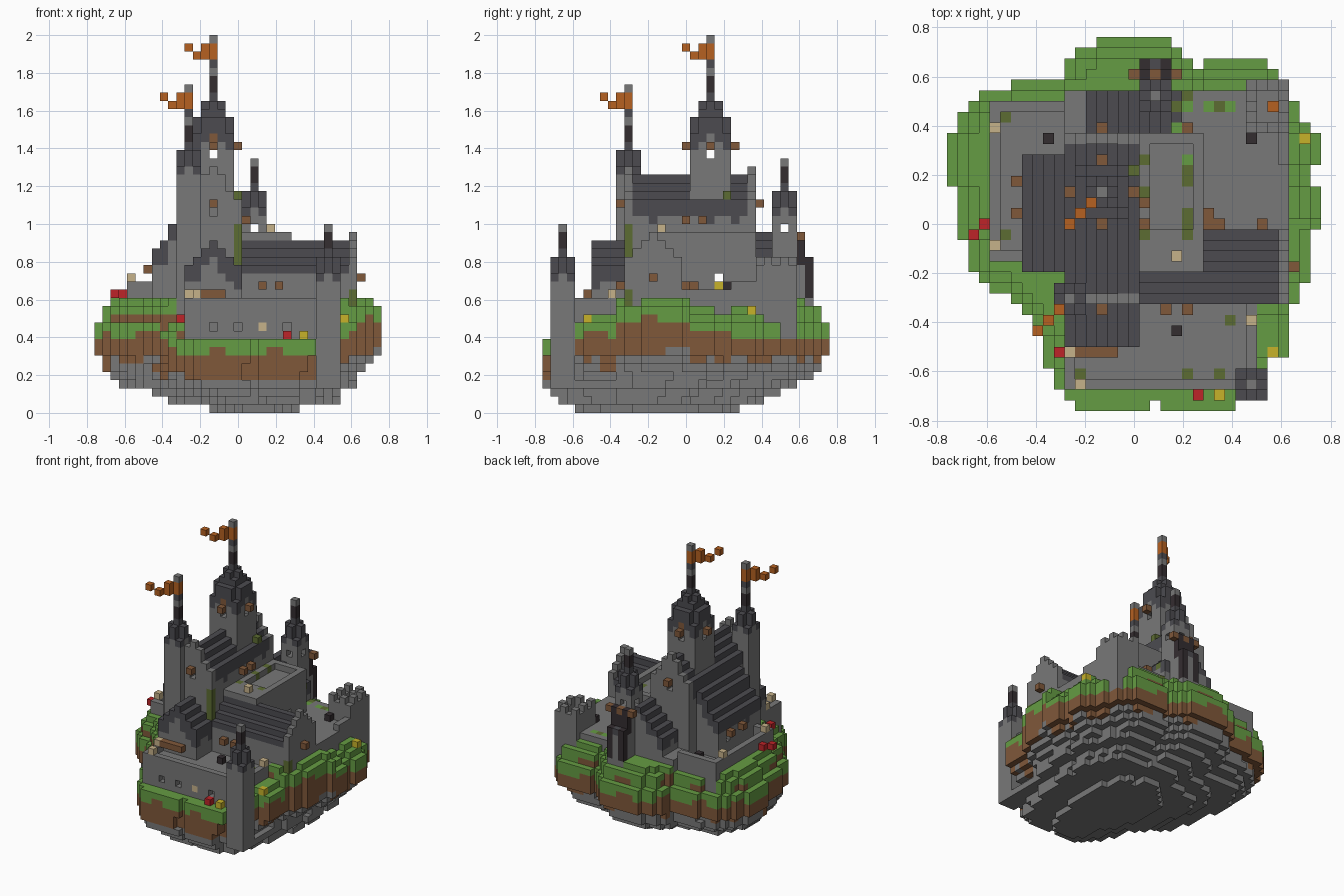
import bpy, bmesh, random
from math import sin
from mathutils import Vector

random.seed(4)
old = bpy.data.objects.get("Cube")
if old:
    bpy.data.objects.remove(old)

V = 2 / 46          # edge of one block
cells = {}          # block position -> (part, colour)

PALETTE = {
    "stone_grey": (120, 120, 120), "slate_dark": (76, 75, 80), "iron_black": (52, 45, 48),
    "grass_green": (101, 156, 67), "earth_brown": (128, 88, 58), "moss_olive": (92, 108, 50),
    "flag_orange": (182, 97, 33), "flower_red": (190, 36, 40), "flower_yellow": (199, 178, 42),
    "sand_tan": (198, 178, 138)}
STONE, SLATE, BLACK, GRASS, EARTH, MOSS, ORANGE, RED, YELLOW, TAN = PALETTE


def material(name):
    mat = bpy.data.materials.new(name)
    rgb = [((c / 255 + 0.055) / 1.055) ** 2.4 for c in PALETTE[name]]
    mat.use_nodes = True
    mat.diffuse_color = (*rgb, 1)
    shader = mat.node_tree.nodes["Principled BSDF"]
    shader.inputs["Base Color"].default_value = (*rgb, 1)
    shader.inputs["Roughness"].default_value = 0.9
    return mat


def box(part, colour, xs, ys, zs):
    for x in range(xs[0], xs[1] + 1):
        for y in range(ys[0], ys[1] + 1):
            for z in range(zs[0], zs[1] + 1):
                cells[x, y, z] = (part, colour)


def cut(xs, ys, zs):
    for key in [k for k in cells if all(a <= i <= b for i, (a, b) in zip(k, (xs, ys, zs)))]:
        del cells[key]


def top(x, y):
    return max((k[2] for k in cells if k[0] == x and k[1] == y), default=0)


def gable(part, xs, ys, ridge, axis, middle, thick, slope=1.0):
    """Stone body under a stepped slate roof; axis is the one the roof slopes along."""
    for x in range(xs[0], xs[1] + 1):
        for y in range(ys[0], ys[1] + 1):
            h = round(ridge - slope * abs((x, y)[axis] - middle))
            box(part, STONE, (x, x), (y, y), (12, h))
            box(part, SLATE, (x, x), (y, y), (h - random.choice(thick), h))


def turret(part, cx, cy, half, base, height, dark, tip, cap=0):
    """Square tower with chamfered top, arched slate band, cap and striped pole."""
    for dx in range(-half, half + 1):
        for dy in range(-half, half + 1):
            xs, ys = (cx + dx, cx + dx), (cy + dy, cy + dy)
            corner = min(abs(dx), abs(dy))
            roof = height - (2 if corner == half else 0)
            box(part, STONE, xs, ys, (base, roof))
            box(part, SLATE, xs, ys, (height + 1 - dark - corner, roof))
            if cap and abs(dx) < 2 and abs(dy) < 2:
                box(part, SLATE, xs, ys, (height + 1, height + cap - corner))
    for z in range(height + 1, tip + 1):
        colour = (STONE, BLACK, BLACK, SLATE)[(tip - z) % 4]
        box(part + "_pole", colour, (cx, cx), (cy, cy), (z, z))


def flag(part, x, y, z):
    box(part, ORANGE, (x, x), (y, y), (z, z + 1))
    for i, (low, high) in enumerate(((0, 1), (0, 0), (1, 1)), 1):
        box(part, ORANGE, (x - i, x - i), (y - i, y - i), (z + low, z + high))


# Island outline: first row it applies to (from the back), left end, right end
ROWS = [(17, -3, 3), (16, -5, 4), (15, -6, 12), (14, -6, 13), (13, -11, 14), (12, -14, 14),
        (11, -15, 15), (10, -16, 15), (9, -16, 16), (8, -17, 17), (5, -17, 16), (3, -16, 17),
        (-1, -16, 16), (-2, -15, 16), (-5, -14, 16), (-6, -13, 15), (-7, -11, 15), (-8, -10, 14),
        (-9, -9, 14), (-11, -8, 14), (-13, -8, 12), (-14, -7, 12), (-16, -6, 9), (-17, -5, 9)]
GAPS = {(6, 15), (2, -17)}
outline = set()
for y in range(-17, 18):
    left, right = next(r[1:] for r in reversed(ROWS) if r[0] >= y)
    outline |= {(x, y) for x in range(left, right + 1) if (x, y) not in GAPS}


def depth(x, y):
    r = 1
    while r < 5 and all(p in outline for p in ((x - r, y), (x + r, y), (x, y - r), (x, y + r))):
        r += 1
    return r - 1


def ground(x, y):
    """Height of the grass, stepping up from the edge of the island."""
    d = depth(x, y)
    if y < -13:
        return 9
    if y < -8:
        return min(12, (11 if x > 0 else 10) + d)
    if x > 0 and y < 1:
        return min(14, 13 + d)
    if x > 0 and y < 12:
        return min(13, 11 + d)
    return min(14, 11 + 2 * d)


# Island: terraced rock underside, earth band and grass
LAYERS = [(-3, 7, -13, 6), (-8, 12, -15, 9), (-10, 12, -16, 11), (-14, 14, -17, 13),
          (-15, 14, -17, 15), (-16, 15, -17, 16), (-16, 16, -17, 16)]
for x, y in sorted(outline):
    h = ground(x, y)
    turf = round(1.7 + 0.7 * sin(x * 0.9 + y * 0.7))
    soil = h - round(6.1 + 0.9 * sin(x * 0.6 - y * 0.8))
    for z in range(h):
        if z < len(LAYERS):
            x0, x1, y0, y1 = LAYERS[z]
            px = round((x - (x0 + x1) / 2) * 35 / (x1 - x0 + 1))
            py = round((y - (y0 + y1) / 2) * 35 / (y1 - y0 + 1))
            if (px, py) not in outline:
                continue
        colour = GRASS if z >= h - turf else EARTH if z >= max(4, soil) else STONE
        cells[x, y, z] = ("island", colour)

# Courtyards with low rims
box("west_court", STONE, (-13, -7), (-3, 11), (9, 15))
cut((-12, -7), (-2, 10), (14, 15))
box("north_court", STONE, (-6, 9), (7, 12), (9, 14))
box("east_court", STONE, (6, 14), (0, 12), (9, 14))
box("east_parapet", STONE, (14, 14), (6, 8), (15, 15))
box("south_court", STONE, (-6, 11), (-15, -7), (8, 13))
cut((-5, 10), (-14, -8), (13, 13))
for x in (-3, 0, 6):
    cut((x, x), (-15, -15), (10, 10))
cells[3, -15, 10] = ("south_court", TAN)

# Great hall with lower west wing and end gables
gable("west_wing", (-10, -7), (-4, 6), 28, 0, -3, (1, 1, 2), 1.28)
gable("great_hall", (-6, 0), (-6, 7), 28, 0, -3, (1, 1, 2))
for y in (-7, 8):
    for x in range(-6, 1):
        box("hall_gable", STONE, (x, x), (y, y), (12, round(29 - 1.28 * abs(x + 3))))
cut((-3, -3), (-7, 8), (24, 24))

# Central keep block with rim
box("keep_block", STONE, (1, 6), (-4, 8), (12, 21))
cut((2, 5), (-3, 7), (21, 21))

# East wing, gatehouse and north lodge
gable("east_wing", (1, 13), (-7, -1), 20, 1, -4, (0,))
box("keep_block", STONE, (1, 6), (-3, -1), (17, 21))
for y in range(-7, 0):
    box("east_gable", STONE, (14, 14), (y, y), (9, 21 - abs(y + 4)))
gable("gatehouse", (-6, 0), (-11, -8), 20, 0, -3, (1, 2))
box("gate_lintel", EARTH, (-5, -2), (-12, -12), (14, 14))
gable("north_lodge", (-4, 4), (9, 12), 21, 0, 0, (0, 1))
box("north_annexe", STONE, (1, 3), (9, 15), (9, 17))
box("north_annexe", SLATE, (1, 3), (13, 15), (18, 18))
box("hanging_lantern", BLACK, (1, 3), (14, 14), (18, 20))
for x in (1, 3):
    box("hanging_lantern", BLACK, (x, x), (14, 14), (21, 21))
    box("hanging_lantern", BLACK, (x, x), (15, 15), (14, 18))
for x in (0, 2, 4):
    box("hanging_lantern", EARTH, (x, x), (14, 14), (21, 21))

# Corner bastion with merlons
box("bastion", STONE, (11, 14), (9, 13), (9, 17))
cut((12, 13), (10, 12), (16, 17))
for x in range(11, 15):
    for y in range(9, 14):
        if (x in (11, 14) or y in (9, 13)) and (x + y) % 2 == 0:
            box("bastion", STONE, (x, x), (y, y), (18, 18))

# Towers, poles and flags
turret("tall_tower", -3, 3, 2, 14, 35, 2, 45, cap=2)
flag("tall_flag", -3, 3, 43)
turret("west_tower", -6, -7, 1, 9, 31, 2, 39)
flag("west_flag", -6, -7, 37)
turret("north_turret", 2, 12, 1, 9, 26, 2, 30)
turret("south_turret", 11, -15, 1, 3, 18, 2, 22)

# Openings through the towers and the keep, with wooden shutters
cut((-5, -1), (3, 3), (31, 31))
cut((-3, -3), (1, 5), (31, 31))
cut((2, 2), (11, 13), (22, 22))
cut((1, 3), (12, 12), (22, 22))
cut((-10, 6), (4, 4), (16, 16))
box("keep_lamp", YELLOW, (6, 6), (4, 4), (15, 15))
box("keep_vent", BLACK, (6, 6), (5, 5), (15, 15))
for dx, dy in ((3, 0), (-3, 0), (0, 3), (0, -3)):
    box("tower_shutter", EARTH, (dx - 3, dx - 3), (dy + 3, dy + 3), (32, 32))
for y in (1, 5):
    box("tower_shutter", EARTH, (-3, -3), (y, y), (33, 33))

# Wooden brackets on the walls
for x, y, z in ((-3, -8, 25), (3, -8, 15), (5, -8, 15), (15, -4, 16), (-11, 4, 17), (-11, 1, 17),
                (1, 0, 23), (1, 2, 23), (-3, 9, 25), (5, 9, 17)):
    box("wall_bracket", EARTH, (x, x), (y, y), (z, z))

# Flowers, crates and barrels standing on whatever is below
PROPS = {RED: [(-14, 0), (6, -16), (-7, -12)],
         YELLOW: [(8, -16), (13, -12), (16, 8)],
         TAN: [(-13, 9), (-13, -2), (-5, -15), (11, -9), (4, -3)],
         BLACK: [(4, -10), (11, 8), (-8, 8)],
         EARTH: [(7, 0), (7, 1), (8, 0), (12, 0)],
         ORANGE: [(13, 11)]}
for colour, spots in PROPS.items():
    for x, y in spots:
        z = top(x, y) + 1
        box("prop_" + colour, colour, (x, x), (y, y), (z, z))
box("prop_" + RED, RED, (-15, -15), (-1, -1), (14, 14))
box("prop_" + TAN, TAN, (-6, -6), (-12, -12), (14, 14))

# Moss and grass tufts on wall tops, and moss on the walls
TUFTS = {MOSS: [(-12, 10), (-12, -1), (5, 0), (5, 1), (5, -1), (5, 4), (5, 5), (1, 6), (1, 3),
                (1, -1), (8, 11), (5, 12), (5, -14), (8, -14), (-5, -14), (9, -9), (4, 11)],
         GRASS: [(9, 11), (7, 11), (5, 11), (4, 9), (5, 6)]}
for colour, spots in TUFTS.items():
    for x, y in spots:
        z = top(x, y)
        cells[x, y, z] = (cells[x, y, z][0], colour)
box("hall_gable", MOSS, (0, 0), (-7, -7), (18, 22))
box("great_hall", MOSS, (0, 0), (5, 5), (26, 26))
box("east_gable", MOSS, (14, 14), (-7, -7), (12, 14))

# Turn each part into one mesh made of its exposed block faces
mats = {name: material(name) for name in PALETTE}
AXES = [Vector(a) for a in ((1, 0, 0), (0, 1, 0), (0, 0, 1))]
for part in sorted({p for p, _ in cells.values()}):
    mesh = bpy.data.meshes.new(part)
    used = sorted({c for p, c in cells.values() if p == part})
    for c in used:
        mesh.materials.append(mats[c])
    bm = bmesh.new()
    for pos, (owner, colour) in cells.items():
        if owner != part:
            continue
        centre = Vector(pos) + Vector((0, 0, 0.5))
        for i in range(3):
            for sign in (1, -1):
                n = AXES[i] * sign
                if tuple(int(a + b) for a, b in zip(pos, n)) in cells:
                    continue
                u, w = AXES[(i + 1) % 3] / 2, AXES[(i + 2) % 3] / 2 * sign
                ring = (-u - w, u - w, u + w, w - u)
                face = bm.faces.new([bm.verts.new((centre + n / 2 + r) * V) for r in ring])
                face.material_index = used.index(colour)
    bmesh.ops.remove_doubles(bm, verts=bm.verts, dist=V / 10)
    bm.to_mesh(mesh)
    bm.free()
    bpy.context.collection.objects.link(bpy.data.objects.new(part, mesh))
